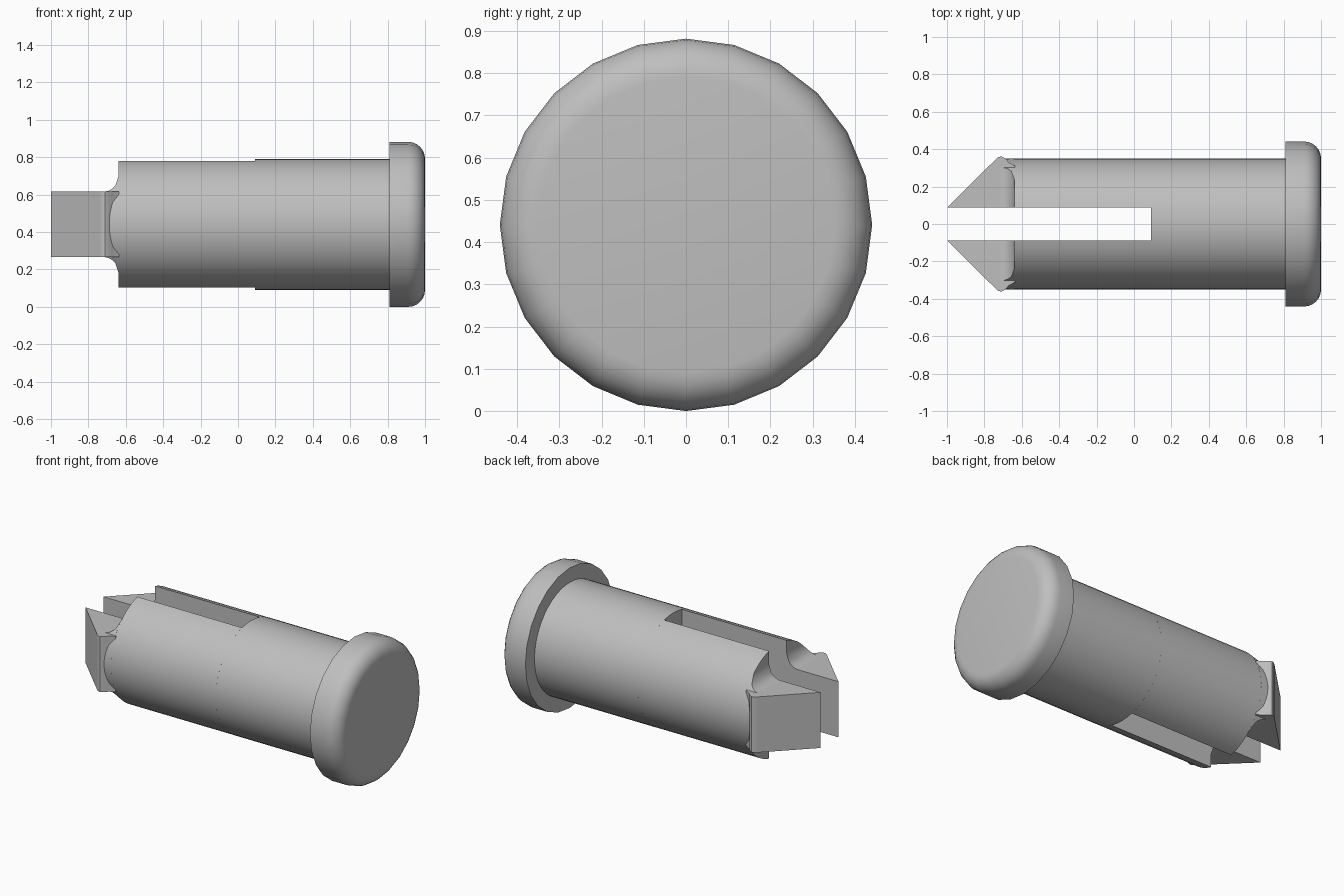
import bpy, bmesh
from math import sin, cos, asin, pi, radians

cube = bpy.data.objects.get("Cube")
if cube:
    bpy.data.objects.remove(cube)

CZ = 0.441        # height of the pin axis
R = 0.35          # shaft radius
GAP = 0.088       # half width of the slot
SHOULDER = -0.64  # end of the full shaft section
FILLET = 0.08
TIP_H = 0.175     # half height of the barbed tips

grey = bpy.data.materials.new("light grey")
grey.use_nodes = True
colour = (0.52, 0.52, 0.52, 1)
grey.diffuse_color = colour
grey.node_tree.nodes["Principled BSDF"].inputs["Base Color"].default_value = colour


def loft(name, rings, angle=30):
    """Skin closed rings of equal length, cap both ends, shade smooth."""
    bm = bmesh.new()
    loops = [[bm.verts.new(p) for p in ring] for ring in rings]
    n = len(loops[0])
    for a, b in zip(loops, loops[1:]):
        for i in range(n):
            j = (i + 1) % n
            bm.faces.new((a[i], a[j], b[j], b[i]))
    bm.faces.new(loops[0])
    bm.faces.new(loops[-1])
    bmesh.ops.remove_doubles(bm, verts=bm.verts, dist=1e-5)
    bmesh.ops.recalc_face_normals(bm, faces=bm.faces)
    mesh = bpy.data.meshes.new(name)
    bm.to_mesh(mesh)
    bm.free()
    mesh.materials.append(grey)
    obj = bpy.data.objects.new(name, mesh)
    bpy.context.collection.objects.link(obj)
    bpy.ops.object.select_all(action="DESELECT")
    obj.select_set(True)
    bpy.context.view_layer.objects.active = obj
    bpy.ops.object.shade_smooth_by_angle(angle=radians(angle))
    return obj


def circle(x, r, n):
    return [(x, r * sin(2 * pi * i / n), CZ + r * cos(2 * pi * i / n)) for i in range(n)]


def half_section(x, h, side, n=24):
    """Half disc beside the slot, trimmed flat at height h above and below."""
    a = asin(h / R)
    pts = [(GAP, -h)]
    for i in range(n + 1):
        t = -a + 2 * a * i / n
        pts.append((R * cos(t), R * sin(t)))
    pts.append((GAP, h))
    return [(x, side * y, CZ + z) for y, z in pts]


# Head: disc with a rounded outer rim
HEAD_R, ROUND = 0.441, 0.09
rim = [(0.81, HEAD_R)]
for i in range(7):
    t = i / 6 * pi / 2
    rim.append((1 - ROUND + ROUND * sin(t), HEAD_R - ROUND + ROUND * cos(t)))
loft("head", [circle(x, r, 24) for x, r in rim])

# Solid part of the shaft
loft("shaft", [circle(0.09, R, 48), circle(0.82, R, 48)])

# Barb outline seen from above
barb = [(-1, GAP), (-0.74, 0.345), (-0.725, 0.358), (-0.71, 0.361),
        (-0.69, 0.352), (-0.67, 0.33), (-0.635, 0.31), (-0.635, GAP)]

full = (R * R - GAP * GAP) ** 0.5
for side, word in ((1, "back"), (-1, "front")):
    # Split leg with a concave fillet down to the tip
    steps = []
    for i in range(9):
        t = i / 8 * pi / 2
        steps.append((SHOULDER - FILLET * cos(t), TIP_H + FILLET * (1 - cos(pi / 2 - t))
                      if i == 0 else TIP_H + FILLET * (1 - (1 - (1 - cos(t)) ** 2) ** 0.5))
                     )
    steps[0] = (SHOULDER - FILLET, TIP_H)
    steps += [(SHOULDER, full), (0.09, full)]
    loft(word + "_leg", [half_section(x, h, side) for x, h in steps])
    # Barbed tip
    loft(word + "_barb", [[(x, side * y, CZ + z) for x, y in barb]
                          for z in (-TIP_H, TIP_H)])
